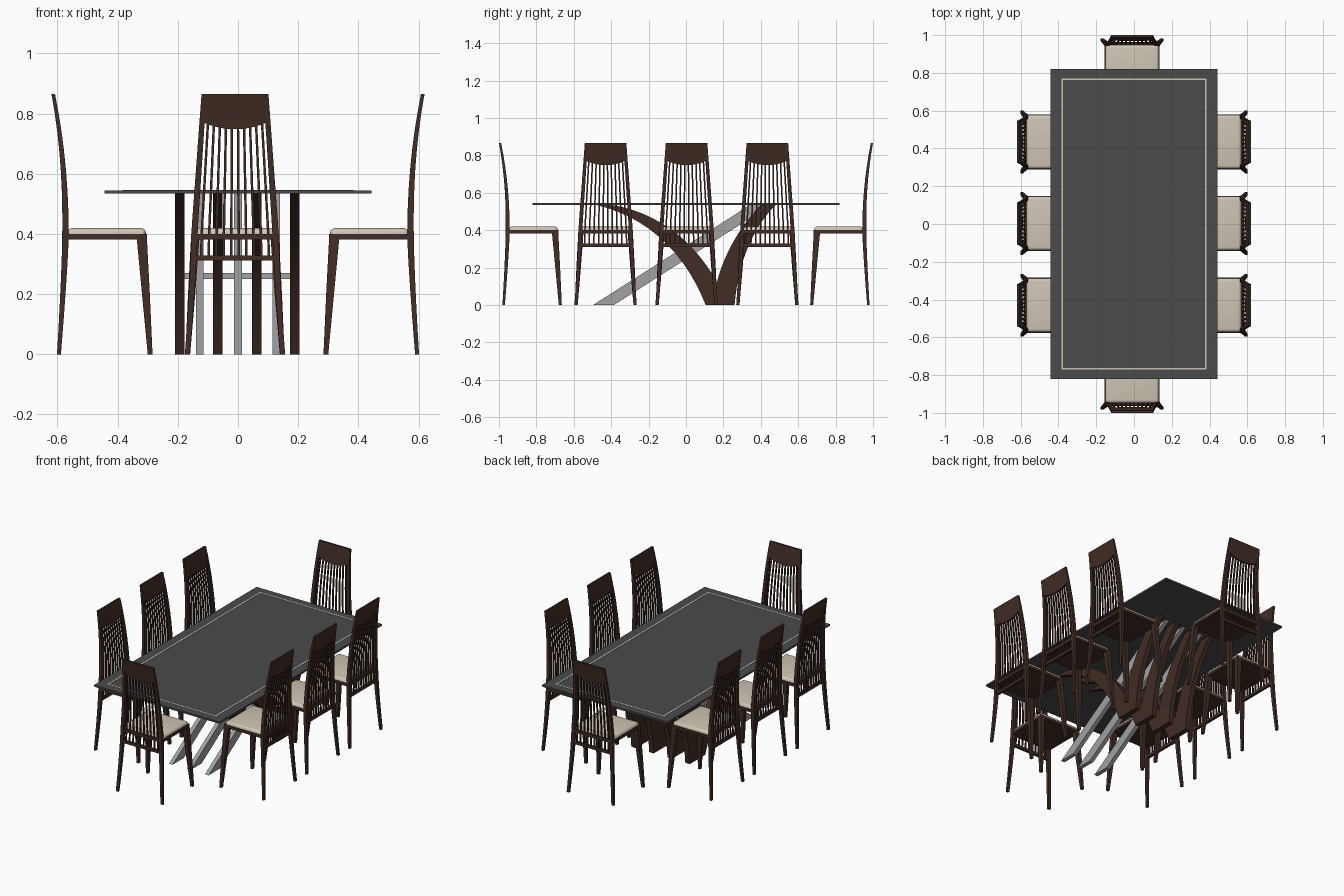
import bpy, bmesh, math
from mathutils import Vector, Matrix
from mathutils.geometry import interpolate_bezier

if "Cube" in bpy.data.objects:
    bpy.data.objects.remove(bpy.data.objects["Cube"])


def material(name, rgb):
    m = bpy.data.materials.new(name)
    m.diffuse_color = (*rgb, 1)
    m.use_nodes = True
    m.node_tree.nodes["Principled BSDF"].inputs["Base Color"].default_value = m.diffuse_color
    return m


WOOD = material("dark wood", (0.052, 0.026, 0.018))
TOP = material("charcoal top", (0.070, 0.070, 0.070))
CREAM = material("cream fabric", (0.62, 0.56, 0.46))
METAL = material("grey metal", (0.36, 0.36, 0.37))


def finish(bm, name, mat):
    bmesh.ops.recalc_face_normals(bm, faces=bm.faces)
    me = bpy.data.meshes.new(name)
    bm.to_mesh(me)
    bm.free()
    me.materials.append(mat)
    return me


def place(me, name, matrix=Matrix()):
    ob = bpy.data.objects.new(name, me)
    ob.matrix_world = matrix
    bpy.context.collection.objects.link(ob)
    return ob


def add_box(bm, lo, hi):
    lo, hi = Vector(lo), Vector(hi)
    m = Matrix.Translation((lo + hi) / 2) @ Matrix.Diagonal((*(hi - lo), 1))
    return bmesh.ops.create_cube(bm, size=1, matrix=m)


def add_loft(bm, sections):
    """Rectangular sections (x, y, z, width, depth) joined into a bar."""
    rings = []
    for x, y, z, w, d in sections:
        rings.append([bm.verts.new((x + sx * w / 2, y + sy * d / 2, z))
                      for sx, sy in ((-1, -1), (1, -1), (1, 1), (-1, 1))])
    for a, b in zip(rings, rings[1:]):
        for i in range(4):
            j = (i + 1) % 4
            bm.faces.new((a[i], a[j], b[j], b[i]))
    bm.faces.new(rings[0])
    bm.faces.new(rings[-1])


def add_plate(bm, outline, x0, x1):
    """Outline in (y, z) extruded along x."""
    f = bm.faces.new([bm.verts.new((x0, y, z)) for y, z in outline])
    r = bmesh.ops.extrude_face_region(bm, geom=[f])
    vs = [v for v in r["geom"] if isinstance(v, bmesh.types.BMVert)]
    bmesh.ops.translate(bm, verts=vs, vec=(x1 - x0, 0, 0))


# ---- chair curves: the back is +y, y = 0 at the top of the back ----
SEAT, TALL = 0.4, 0.865


def depth(z):
    if z < SEAT:
        return -0.047 + 0.022 * ((SEAT - z) / SEAT) ** 1.3
    return -0.047 + 0.041 * ((z - SEAT) / (TALL - SEAT)) ** 2.2


def half(z):
    if z < SEAT:
        return 0.135 + 0.023 * ((SEAT - z) / SEAT) ** 1.3
    return 0.135 - 0.032 * (z - SEAT) / (TALL - SEAT)


def steps(a, b, n):
    return [a + (b - a) * i / n for i in range(n + 1)]


parts = {}

# back posts, running from floor to top
bm = bmesh.new()
for s in (-1, 1):
    add_loft(bm, [(s * half(z), depth(z), z,
                   0.021 - 0.004 * abs(z - SEAT) / SEAT,
                   0.022 - 0.009 * abs(z - SEAT) / SEAT) for z in steps(0, TALL, 14)])
parts["back_posts"] = finish(bm, "back_posts", WOOD)

# tapered front legs
bm = bmesh.new()
for s in (-1, 1):
    add_loft(bm, [(s * 0.157, -0.328, 0, 0.016, 0.016),
                  (s * 0.144, -0.314, 0.2, 0.024, 0.026),
                  (s * 0.132, -0.300, 0.39, 0.028, 0.034)])
parts["front_legs"] = finish(bm, "front_legs", WOOD)

# slats and lower rail
bm = bmesh.new()
for i in range(10):
    t = -0.82 + 1.64 * i / 9
    add_loft(bm, [(t * half(z), depth(z), z, 0.008, 0.008) for z in steps(0.32, 0.775, 9)])
parts["back_slats"] = finish(bm, "back_slats", WOOD)
bm = bmesh.new()
add_box(bm, (-0.138, -0.052, 0.311), (0.138, -0.036, 0.328))
parts["lower_rail"] = finish(bm, "lower_rail", WOOD)

# headrest with a bowed lower edge
bm = bmesh.new()
sections = []
for t in steps(-1, 1, 10):
    low = 0.748 + 0.024 * t * t
    zs = steps(low, TALL, 4)
    front = [bm.verts.new((t * half(z), depth(z) - 0.006, z)) for z in zs]
    back = [bm.verts.new((t * half(z), depth(z) + 0.006, z)) for z in reversed(zs)]
    sections.append(front + back)
for a, b in zip(sections, sections[1:]):
    for i in range(len(a)):
        j = (i + 1) % len(a)
        bm.faces.new((a[i], a[j], b[j], b[i]))
bm.faces.new(sections[0])
bm.faces.new(sections[-1])
parts["headrest"] = finish(bm, "headrest", WOOD)

# seat frame and cushion
bm = bmesh.new()
add_box(bm, (-0.146, -0.317, 0.382), (0.146, -0.04, 0.400))
parts["seat_frame"] = finish(bm, "seat_frame", WOOD)
bm = bmesh.new()
add_box(bm, (-0.142, -0.314, 0.390), (0.142, -0.052, 0.419))
bmesh.ops.bevel(bm, geom=[e for e in bm.edges if sum(v.co.z for v in e.verts) > 0.8],
                offset=0.016, segments=4, profile=0.5, affect='EDGES')
parts["seat_cushion"] = finish(bm, "seat_cushion", CREAM)

# eight chairs around the table
spots = [(-0.01, 1.0, 0), (-0.01, -1.0, 180)]
for y in (-0.43, 0.003, 0.435):
    spots += [(0.62, y, -90), (-0.62, y, 90)]
for n, (x, y, a) in enumerate(spots, 1):
    m = Matrix.Translation((x, y, 0)) @ Matrix.Rotation(math.radians(a), 4, 'Z')
    for name, me in parts.items():
        place(me, f"chair_{n}_{name}", m)

# table top and inlaid border line
bm = bmesh.new()
add_box(bm, (-0.443, -0.82, 0.534), (0.443, 0.82, 0.545))
place(finish(bm, "table_top", TOP), "table_top")
bm = bmesh.new()
X, Y, W = 0.380, 0.767, 0.009
for s in (-1, 1):
    add_box(bm, (s * X - W / 2, -Y - W / 2, 0.543), (s * X + W / 2, Y + W / 2, 0.5465))
    add_box(bm, (-X + W / 2, s * Y - W / 2, 0.543), (X - W / 2, s * Y + W / 2, 0.5465))
place(finish(bm, "border_inlay", CREAM), "border_inlay")


# four curved V-shaped wooden supports
def bez(*p):
    pts = [Vector((a, b, 0)) for a, b in p]
    return [(v.x, v.y) for v in interpolate_bezier(*pts, 14)]


outline = (bez((-0.48, 0.535), (-0.20, 0.47), (0.0, 0.27), (0.105, 0))
           + bez((0.26, 0), (0.275, 0.22), (0.36, 0.42), (0.48, 0.535))
           + bez((0.40, 0.535), (0.31, 0.44), (0.21, 0.30), (0.165, 0.12))
           + bez((0.165, 0.12), (0.05, 0.34), (-0.16, 0.50), (-0.40, 0.535))[1:])
bm = bmesh.new()
for x in (-0.193, -0.067, 0.062, 0.188):
    add_plate(bm, outline, x - 0.016, x + 0.016)
place(finish(bm, "curved_supports", WOOD), "curved_supports")

# three slanted metal bars and the cross rod
bm = bmesh.new()
for x in (-0.127, 0.0, 0.127):
    add_plate(bm, [(-0.497, 0), (-0.385, 0), (0.455, 0.535), (0.343, 0.535)],
              x - 0.013, x + 0.013)
place(finish(bm, "slanted_bars", METAL), "slanted_bars")
bm = bmesh.new()
add_box(bm, (-0.185, -0.01, 0.25), (0.185, 0.01, 0.27))
place(finish(bm, "cross_rod", METAL), "cross_rod")

# smooth curved surfaces, keep hard edges
for ob in bpy.context.collection.objects:
    ob.select_set(True)
    bpy.context.view_layer.objects.active = ob
bpy.ops.object.shade_smooth_by_angle(angle=math.radians(30))
